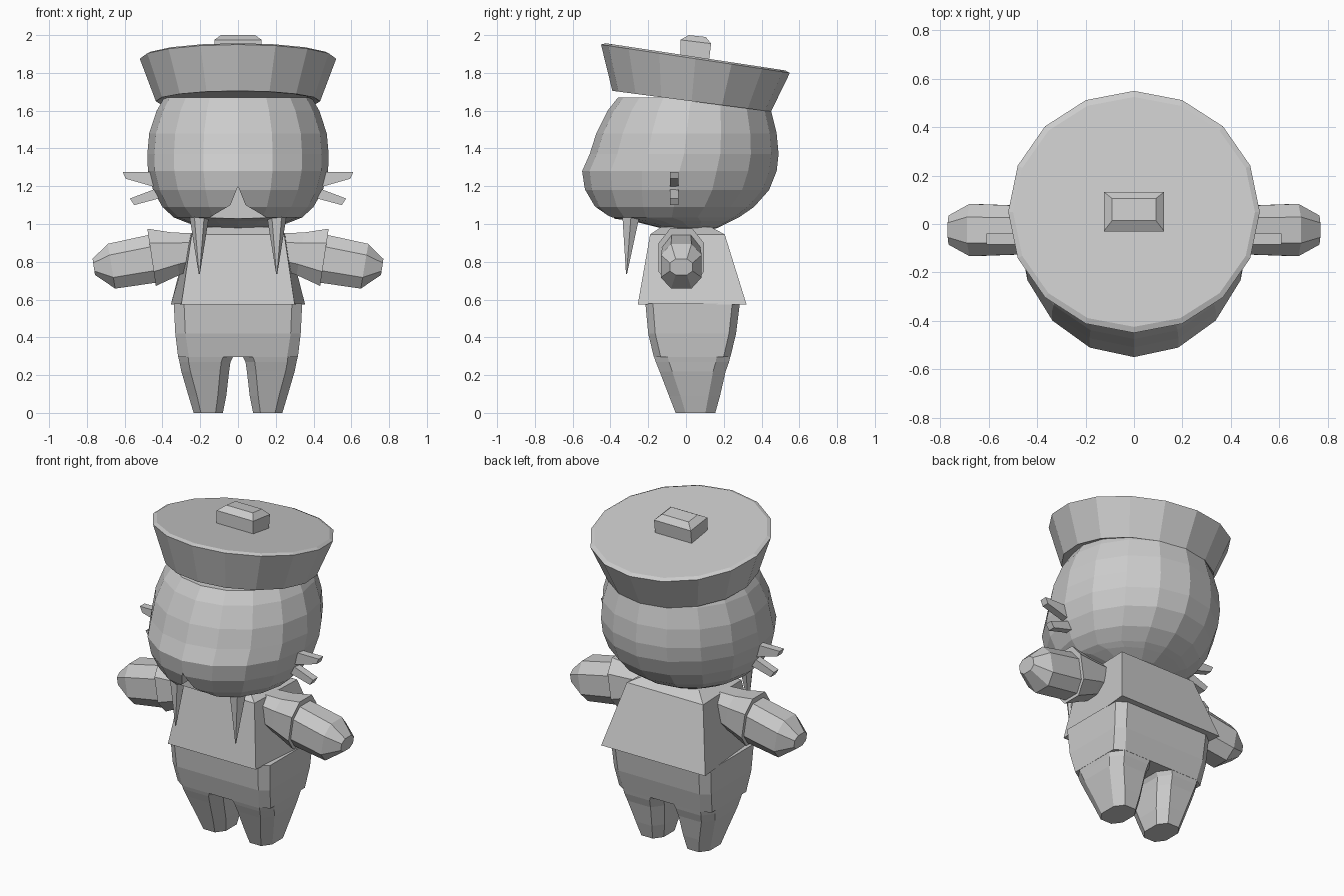
import bpy, bmesh, math
from mathutils import Vector

cube = bpy.data.objects.get("Cube")
if cube:
    bpy.data.objects.remove(cube, do_unlink=True)

grey = bpy.data.materials.new("plain_grey")
grey.use_nodes = True
GREY = (0.6, 0.6, 0.6, 1)
grey.diffuse_color = GREY
grey.node_tree.nodes["Principled BSDF"].inputs["Base Color"].default_value = GREY


def loft(name, rings, mirror=False):
    """Skin a list of equal-length point rings and cap both ends."""
    bm = bmesh.new()
    loops = [[bm.verts.new(p) for p in ring] for ring in rings]
    n = len(loops[0])
    for a, b in zip(loops, loops[1:]):
        for i in range(n):
            j = (i + 1) % n
            bm.faces.new((a[i], a[j], b[j], b[i]))
    bm.faces.new(loops[0])
    bm.faces.new(loops[-1])
    bmesh.ops.recalc_face_normals(bm, faces=bm.faces)
    mesh = bpy.data.meshes.new(name)
    bm.to_mesh(mesh)
    bm.free()
    mesh.materials.append(grey)
    obj = bpy.data.objects.new(name, mesh)
    bpy.context.collection.objects.link(obj)
    if mirror:
        mod = obj.modifiers.new("mirror", 'MIRROR')
        mod.use_mirror_merge = False
    return obj


def oval(half_x, front, back, z_front, z_back=None, n=16):
    """Oval ring from its front and back points, tilted along y."""
    z_back = z_front if z_back is None else z_back
    pts = []
    for i in range(n):
        a = 2 * math.pi * i / n
        t = (1 - math.cos(a)) / 2
        pts.append((half_x * math.sin(a), front + t * (back - front),
                    z_front + t * (z_back - z_front)))
    return pts


def chamfered(centre, u, v, cut=0.5):
    """Octagonal ring: a rectangle with half axes u, v and cut corners."""
    c, u, v = Vector(centre), Vector(u), Vector(v)
    k = 1 - cut
    return [c + u * a + v * b for a, b in
            ((1, -k), (1, k), (k, 1), (-k, 1), (-1, k), (-1, -k), (-k, -1), (k, -1))]


def level(x0, x1, y0, y1, z, cut):
    return chamfered(((x0 + x1) / 2, (y0 + y1) / 2, z),
                     ((x1 - x0) / 2, 0, 0), (0, (y1 - y0) / 2, 0), cut)


def arm_ring(top, bottom, half_y, cut=0.5):
    t, b = Vector((top[0], -0.025, top[1])), Vector((bottom[0], -0.025, bottom[1]))
    return chamfered((t + b) / 2, (t - b) / 2, (0, half_y, 0), cut)


# Head with a bulging muzzle: half width, front, back, height
head = loft("head", [oval(*r) for r in (
    (0.08, -0.05, 0.10, 0.962), (0.20, -0.14, 0.17, 0.98), (0.29, -0.28, 0.24, 1.015),
    (0.34, -0.43, 0.28, 1.035), (0.40, -0.49, 0.36, 1.09), (0.45, -0.535, 0.44, 1.18),
    (0.477, -0.55, 0.48, 1.28), (0.48, -0.51, 0.49, 1.37), (0.47, -0.475, 0.48, 1.48),
    (0.43, -0.415, 0.45, 1.60), (0.39, -0.36, 0.42, 1.67))])

# Split lip carved into the muzzle
lip = ((0, 1.2), (0.04, 1.1), (0.15, 1.035), (0.15, 0.9),
       (-0.15, 0.9), (-0.15, 1.035), (-0.04, 1.1))
cutter = loft("lip_cutter", [[(x, y, z) for x, z in lip] for y in (-0.7, -0.38)])
cutter.hide_render = True
cutter.hide_set(True)
cutter.display_type = 'WIRE'
carve = head.modifiers.new("lip", 'BOOLEAN')
carve.operation = 'DIFFERENCE'
carve.object = cutter
carve.solver = 'EXACT'

# Apply the carving and drop the cutter
depsgraph = bpy.context.evaluated_depsgraph_get()
carved = bpy.data.meshes.new_from_object(head.evaluated_get(depsgraph))
head.modifiers.clear()
head.data = carved
bpy.data.objects.remove(cutter, do_unlink=True)

# Flared, tilted hat with a lightly bevelled crown
loft("hat", [oval(0.39, -0.34, 0.41, 1.70, 1.62),
             oval(0.435, -0.39, 0.45, 1.705, 1.595),
             oval(0.52, -0.45, 0.55, 1.95, 1.80),
             oval(0.50, -0.425, 0.525, 1.957, 1.813)])


def box_ring(half_x, y0, y1, z0, z1):
    return [(-half_x, y0, z0), (half_x, y0, z0), (half_x, y1, z1), (-half_x, y1, z1)]


# Hat knob
loft("hat_knob", [box_ring(0.125, -0.03, 0.12, 1.87, 1.85),
                  box_ring(0.125, -0.03, 0.133, 1.975, 1.955),
                  box_ring(0.09, 0.015, 0.105, 2.0, 1.99)])

# Shirt, wider toward the back
loft("shirt", [[(-f, y0, z), (f, y0, z), (b, y1, z), (-b, y1, z)]
               for f, b, y0, y1, z in ((0.30, 0.355, -0.255, 0.32, 0.575),
                                       (0.245, 0.26, -0.19, 0.205, 0.945),
                                       (0.17, 0.18, -0.13, 0.13, 0.985))])

# Trousers: hips and two tapering legs
loft("hips", [level(-0.317, 0.317, -0.17, 0.235, 0.295, 0.18),
              level(-0.332, 0.332, -0.2, 0.265, 0.42, 0.16),
              level(-0.34, 0.34, -0.215, 0.285, 0.58, 0.16)])
loft("legs", [level(*r) for r in (
    (0.08, 0.235, -0.055, 0.155, 0.0, 0.5), (0.062, 0.262, -0.09, 0.18, 0.09, 0.45),
    (0.047, 0.30, -0.14, 0.21, 0.22, 0.38), (0.04, 0.31, -0.16, 0.228, 0.27, 0.36),
    (0.025, 0.317, -0.17, 0.235, 0.30, 0.36))], mirror=True)

# Sleeves and mitten-shaped hands
loft("sleeves", [arm_ring((0.2, 0.95), (0.2, 0.77), 0.09),
                 arm_ring((0.35, 0.955), (0.31, 0.73), 0.105),
                 arm_ring((0.48, 0.975), (0.435, 0.672), 0.12)], mirror=True)
loft("hands", [arm_ring((0.46, 0.945), (0.43, 0.69), 0.1),
               arm_ring((0.69, 0.895), (0.65, 0.658), 0.108),
               arm_ring((0.77, 0.815), (0.757, 0.73), 0.06)], mirror=True)

# Tusks
loft("tusks", [[(x + r * math.cos(a), y + r * math.sin(a), z)
                for a in (math.tau * i / 6 for i in range(6))]
               for x, y, z, r in ((0.205, -0.29, 1.06, 0.055),
                                  (0.205, -0.315, 0.735, 0.003))], mirror=True)

# Whiskers: root top, root bottom, tip bottom, tip top
for name, outline in (
        ("upper_whiskers", ((0.42, 1.275), (0.42, 1.19), (0.595, 1.24), (0.61, 1.275))),
        ("lower_whiskers", ((0.40, 1.20), (0.40, 1.14), (0.55, 1.10), (0.572, 1.135)))):
    loft(name, [[(x, y, z) for x, z in outline] for y in (-0.085, -0.04)], mirror=True)
